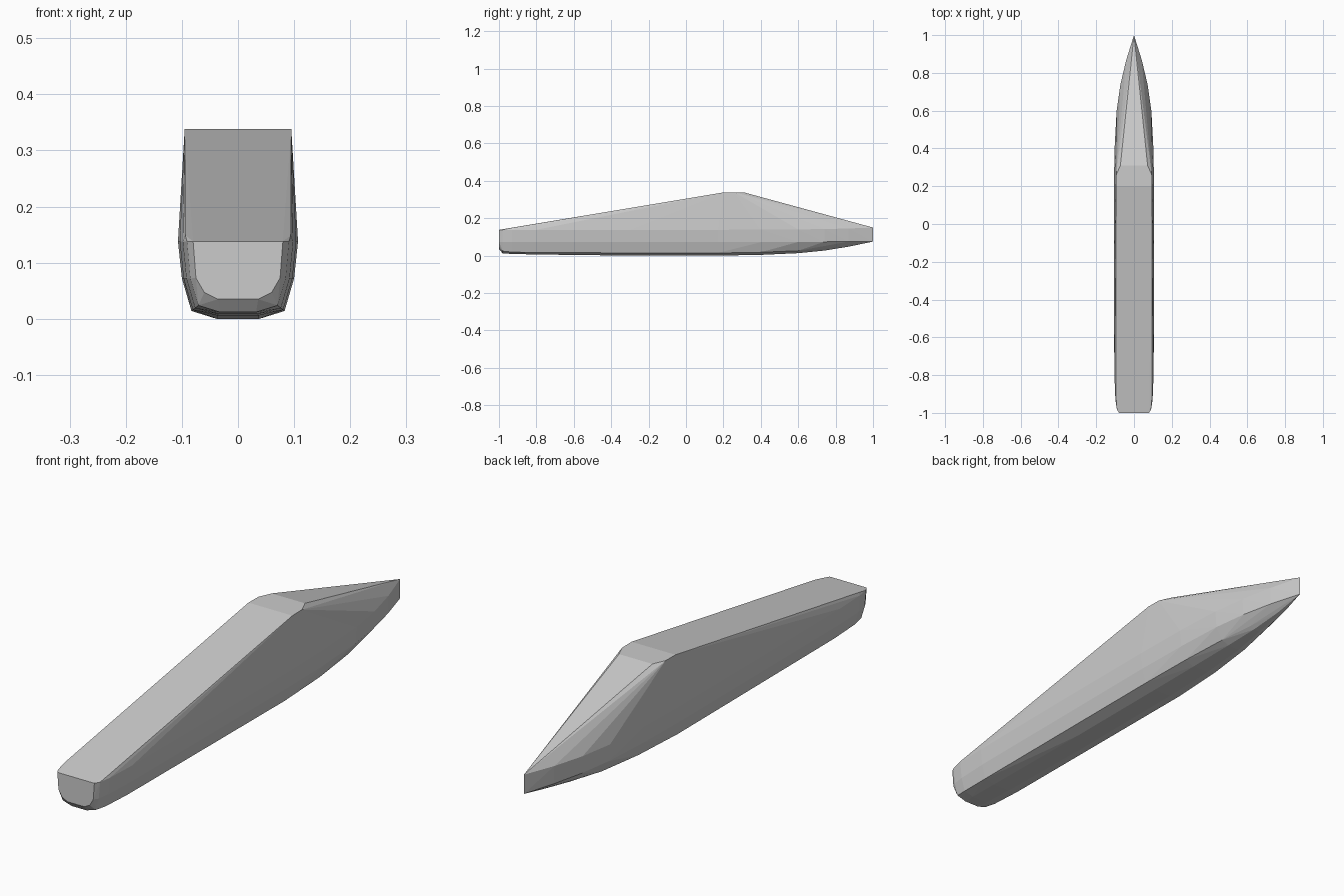
import bpy, bmesh, math

# Hull stations: y, width scale of the mid section, keel z, chine z, lower side z, sheer z
STATIONS = [
    (-0.98, 0.85, 0.012, 0.024, 0.072, 0.138),
    (-0.93, 0.92, 0.009, 0.019, 0.072, 0.138),
    (-0.80, 0.97, 0.006, 0.016, 0.072, 0.138),
    (-0.30, 1.00, 0.000, 0.014, 0.072, 0.138),
    (0.17, 1.00, 0.000, 0.014, 0.072, 0.138),
    (0.40, 0.96, 0.004, 0.018, 0.072, 0.139),
    (0.60, 0.86, 0.013, 0.026, 0.073, 0.140),
    (0.74, 0.67, 0.027, 0.037, 0.074, 0.142),
    (0.87, 0.38, 0.048, 0.055, 0.075, 0.145),
]
HALF_WIDTHS = (0.038, 0.083, 0.100, 0.107)

points = []
for y, w, *zs in STATIONS:
    # bottom corners pinch in faster than the sides towards the bow
    pinch = w ** 1.5 if y > 0.3 else 1.0
    for i, (hw, z) in enumerate(zip(HALF_WIDTHS, zs)):
        k = pinch if i < 2 else 1.0
        points.append((hw * w * k, y, z))

# Flat transom
points += [(x, -1, z) for x, z in
           ((0.080, 0.138), (0.075, 0.073), (0.060, 0.047), (0.036, 0.035))]
# Upright stem at the bow
points += [(0, 1, 0.075), (0, 1, 0.150)]
# Flat roof with clipped front corners
points += [(0.095, 0.20, 0.338), (0.094, 0.26, 0.338), (0.072, 0.31, 0.338)]
# Wide aft edge of the sloping deck
points += [(0.094, -0.93, 0.149)]

# Wrap a closed faceted skin over the mirrored profile points
bm = bmesh.new()
for x, y, z in points:
    bm.verts.new((x, y, z))
    if x:
        bm.verts.new((-x, y, z))
res = bmesh.ops.convex_hull(bm, input=bm.verts[:])
loose = [v for v in bm.verts if not v.link_faces]
bmesh.ops.delete(bm, geom=loose, context='VERTS')
bmesh.ops.dissolve_limit(bm, angle_limit=math.radians(0.5),
                         verts=bm.verts[:], edges=bm.edges[:])
bmesh.ops.recalc_face_normals(bm, faces=bm.faces[:])

mesh = bpy.data.meshes.new("ship_hull")
bm.to_mesh(mesh)
bm.free()
hull = bpy.data.objects.new("ship_hull", mesh)
bpy.context.collection.objects.link(hull)
